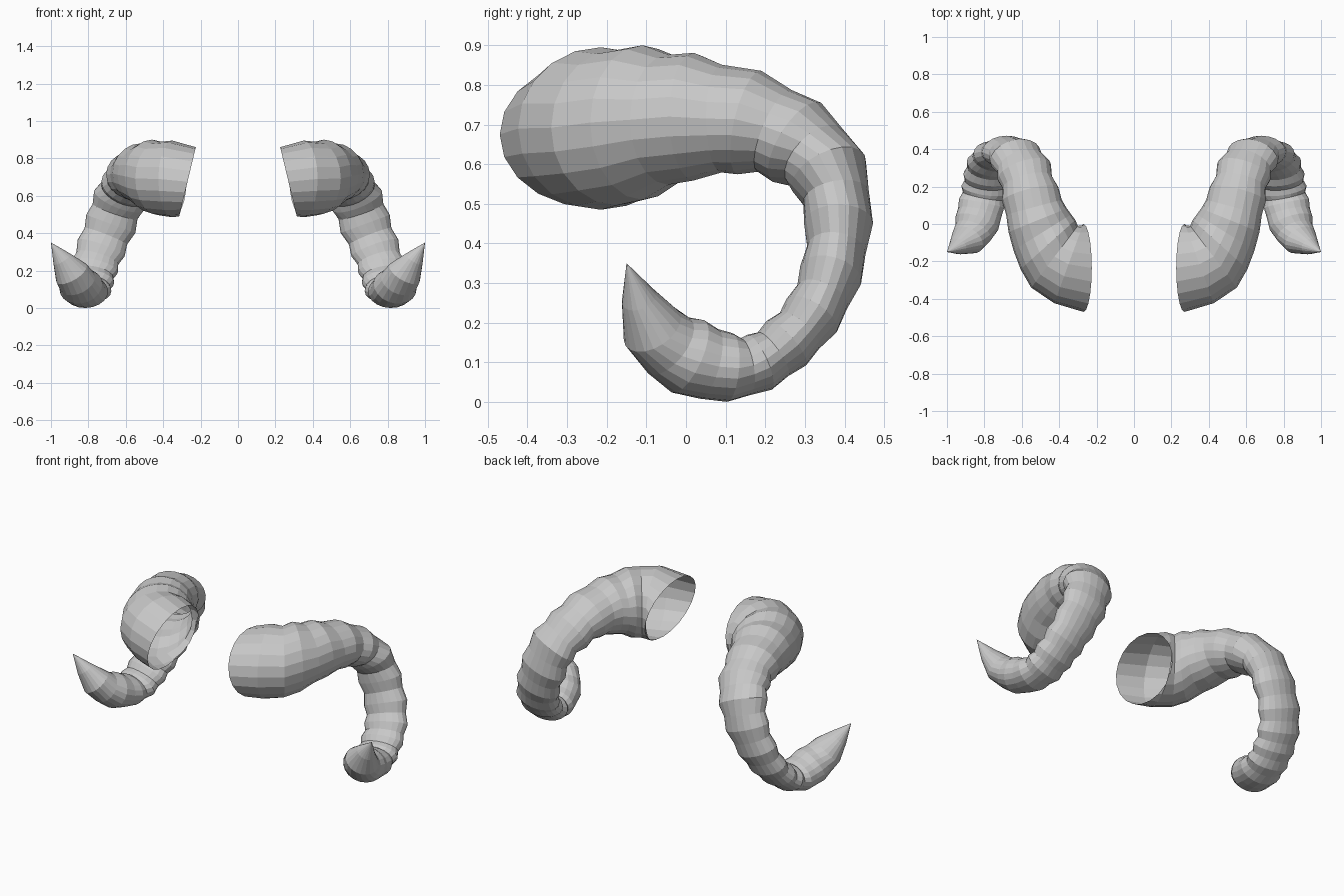
import bpy, bmesh, math
from mathutils import Vector

if "Cube" in bpy.data.objects:
    bpy.data.objects.remove(bpy.data.objects["Cube"])

SIDES = 20
# Fanned rings at the thick base: x, y, z, side radius, thickness radius, heading
FAN = [
    (.27, -.235, .675, .235, .19, 0),
    (.35, -.215, .69, .222, .205, 20),
    (.425, -.175, .692, .207, .196, 37),
    (.46, -.11, .705, .197, .195, 48),
    (.49, -.045, .712, .182, .164, 58),
    (.515, .02, .72, .168, .161, 68),
    (.535, .09, .715, .154, .136, 75),
]
# Ridge rings along the curl to the tip: x, y, z, side radius, thickness radius
RIDGES = [
    (.555, .16, .705, .155, .134),
    (.587, .28, .655, .15, .117),
    (.635, .36, .577, .145, .102),
    (.68, .385, .45, .14, .087),
    (.732, .365, .32, .134, .08),
    (.768, .317, .218, .13, .076),
    (.787, .253, .148, .127, .075),
    (.80, .185, .10, .125, .076),
    (.815, .11, .087, .123, .087),
    (.84, .005, .115, .12, .10),
    (.89, -.085, .185, .095, .08),
    (1.0, -.15, .35, 0, 0),
]

# Insert a narrower groove ring between neighbouring ridges
rings = [(Vector(r[:3]), r[3], r[4]) for r in FAN]
last = len(RIDGES) - 1
for i in range(last):
    b, c = Vector(RIDGES[i][:3]), Vector(RIDGES[i + 1][:3])
    a = Vector(RIDGES[i - 1][:3]) if i else Vector(FAN[-2][:3])
    d = Vector(RIDGES[i + 2][:3]) if i + 2 <= last else 2 * c - b
    mid = (9 * (b + c) - a - d) / 16
    k = .89 if i < 8 else .97 if i < last - 1 else 1.12
    ru = (RIDGES[i][3] + RIDGES[i + 1][3]) / 2 * k
    rv = (RIDGES[i][4] + RIDGES[i + 1][4]) / 2 * k
    rings.append((b, RIDGES[i][3], RIDGES[i][4]))
    rings.append((mid, ru, rv))
tip = Vector(RIDGES[-1][:3])

# Sweep the oval section along the curl, open at the base
bm = bmesh.new()
loops = []
for i, (c, ru, rv) in enumerate(rings):
    if i < len(FAN):
        h = math.radians(FAN[i][5])
        t = Vector((math.cos(h), math.sin(h), .24 if i == 0 else 0))
        side = Vector((math.sin(h), -math.cos(h), 0))
    else:
        nxt = rings[i + 1][0] if i + 1 < len(rings) else tip
        t = nxt - rings[i - 1][0]
        side = Vector((1, 0, 0))
    t.normalize()
    side = (side - t * side.dot(t)).normalized()
    up = t.cross(side)
    loop = []
    for j in range(SIDES):
        ang = 2 * math.pi * j / SIDES
        loop.append(bm.verts.new(c + side * (ru * math.cos(ang)) + up * (rv * math.sin(ang))))
    loops.append(loop)
for p, q in zip(loops, loops[1:]):
    for j in range(SIDES):
        n = (j + 1) % SIDES
        bm.faces.new((p[j], p[n], q[n], q[j]))
apex = bm.verts.new(tip)
for j in range(SIDES):
    bm.faces.new((loops[-1][j], loops[-1][(j + 1) % SIDES], apex))

mesh = bpy.data.meshes.new("curled_horns")
bm.to_mesh(mesh)
bm.free()
horns = bpy.data.objects.new("curled_horns", mesh)
bpy.context.collection.objects.link(horns)

# Matching horn on the other side
mirror = horns.modifiers.new("mirror", 'MIRROR')
mirror.use_axis[0] = True
mirror.use_mirror_merge = False

grey = bpy.data.materials.new("horn grey")
grey.diffuse_color = (.58, .58, .58, 1)
grey.use_nodes = True
grey.node_tree.nodes["Principled BSDF"].inputs["Base Color"].default_value = grey.diffuse_color
mesh.materials.append(grey)
